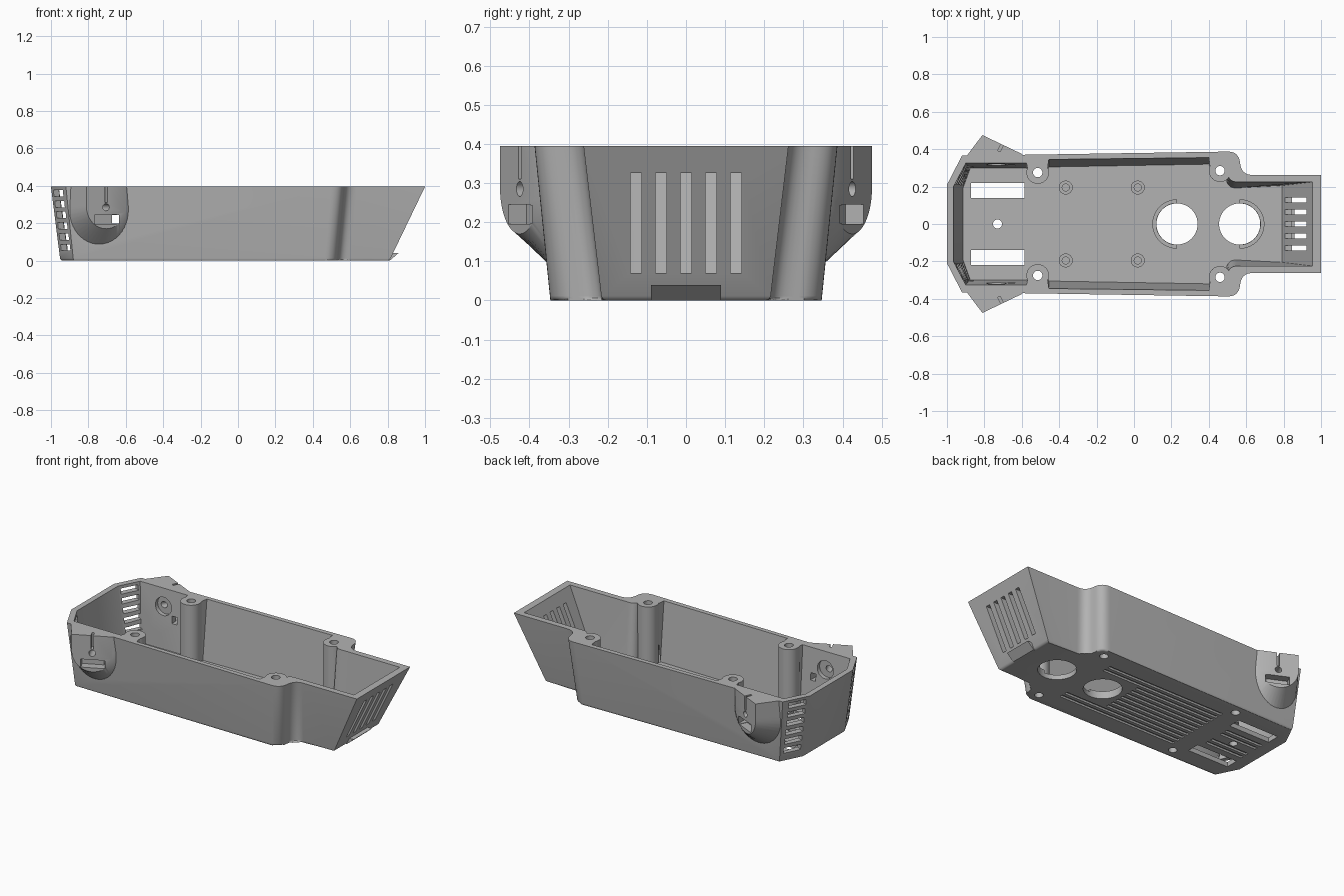
import bpy, bmesh, math
from mathutils import Vector, Matrix

if "Cube" in bpy.data.objects:
    bpy.data.objects.remove(bpy.data.objects["Cube"])

HEIGHT, FLOOR = 0.395, 0.03
SIDES = (1, -1)

grey = bpy.data.materials.new("plain grey")
grey.use_nodes = True
grey.diffuse_color = (0.45, 0.45, 0.45, 1)
grey.node_tree.nodes["Principled BSDF"].inputs["Base Color"].default_value = grey.diffuse_color


def make(name, bm):
    bmesh.ops.recalc_face_normals(bm, faces=bm.faces)
    mesh = bpy.data.meshes.new(name)
    bm.to_mesh(mesh)
    bm.free()
    mesh.materials.append(grey)
    ob = bpy.data.objects.new(name, mesh)
    bpy.context.collection.objects.link(ob)
    return ob


def loft(bm, lower, upper):
    """Solid between two rings of equal length."""
    a = [bm.verts.new(p) for p in lower]
    b = [bm.verts.new(p) for p in upper]
    n = len(a)
    for i in range(n):
        j = (i + 1) % n
        bm.faces.new((a[i], a[j], b[j], b[i]))
    bm.faces.new(b)
    return bm.faces.new(a[::-1])


def box(name, centre, size, angle=0):
    bm = bmesh.new()
    m = Matrix.Translation(centre) @ Matrix.Rotation(angle, 4, "Z") @ Matrix.Diagonal((*size, 1))
    bmesh.ops.create_cube(bm, size=1, matrix=m)
    return make(name, bm)


def cylinder(name, centre, radius, depth, axis=(0, 0, 1), sides=40):
    bm = bmesh.new()
    turn = Vector(axis).to_track_quat("Z", "Y").to_matrix().to_4x4()
    bmesh.ops.create_cone(bm, cap_ends=True, segments=sides, radius1=radius, radius2=radius,
                          depth=depth, matrix=Matrix.Translation(centre) @ turn)
    return make(name, bm)


def combine(target, tool, operation="DIFFERENCE"):
    mod = target.modifiers.new("combine", "BOOLEAN")
    mod.operation, mod.solver, mod.object = operation, "EXACT", tool
    bpy.context.view_layer.objects.active = target
    bpy.ops.object.modifier_apply(modifier=mod.name)
    bpy.data.objects.remove(tool)


def outline(half, z):
    """Round the marked corners of a half outline and mirror it across y."""
    pts = []
    for i, (x, y, r) in enumerate(half):
        p = Vector((x, y, z))
        if not r:
            pts.append(p)
            continue
        ends = [p + (Vector((*half[k][:2], z)) - p).normalized() * r for k in (i - 1, i + 1)]
        for k in range(9):
            t = k / 8
            pts.append(ends[0] * (1 - t) ** 2 + p * 2 * t * (1 - t) + ends[1] * t * t)
    return pts + [Vector((p.x, -p.y, z)) for p in reversed(pts)]


# Outer hull with a rounded bottom edge
bm = bmesh.new()
bottom = loft(bm,
              outline([(-.95, .2, 0), (-.88, .34, 0), (.525, .347, .06), (.54, .215, .06), (.81, .215, 0)], 0),
              outline([(-1, .21, 0), (-.92, .365, 0), (.56, .388, .06), (.575, .262, .06), (1, .262, 0)], HEIGHT))
bmesh.ops.bevel(bm, geom=list(bottom.edges), offset=.012, segments=3, profile=.5, affect="EDGES")
tray = make("tray", bm)

# Flared side pods with a flat angled face
for s in SIDES:
    normal = Vector((.43, .9 * s, 0)).normalized()
    along = Vector((.9, -.43 * s, 0)).normalized()
    face_centre = Vector((-.705, .425 * s, .29))
    base, face = [], []
    for k in range(48):
        a = math.tau * k / 48
        c, d = math.cos(a), math.sin(a)
        f = 1 / max(abs(c), abs(d)) if d > 0 else 1
        base.append(Vector((-.74 + .18 * c * f, .33 * s, .27 + .2 * d * f)))
        face.append(face_centre + along * .117 * c * f + Vector((0, 0, .12 * d * f)))
    bm = bmesh.new()
    loft(bm, base, face)
    bmesh.ops.recalc_face_normals(bm, faces=bm.faces)
    cut = bmesh.ops.bisect_plane(bm, geom=bm.verts[:] + bm.edges[:] + bm.faces[:],
                                 plane_co=(0, 0, HEIGHT), plane_no=(0, 0, 1), clear_outer=True)
    rim = [e for e in cut["geom_cut"] if isinstance(e, bmesh.types.BMEdge)]
    bmesh.ops.holes_fill(bm, edges=rim, sides=0)
    combine(tray, make("pod", bm), "UNION")

# Hollow interior, narrowed around the screw posts
low = outline([(-.915, .19, 0), (-.875, .3, 0), (-.575, .3, 0), (-.565, .28, 0), (-.465, .28, 0),
               (-.455, .305, 0), (.4, .32, 0), (.41, .28, 0), (.49, .26, 0), (.5, .19, .05),
               (.79, .205, 0)], FLOOR)
top = outline([(-.965, .2, 0), (-.9, .325, 0), (-.575, .325, 0), (-.565, .28, 0), (-.465, .28, 0),
               (-.455, .345, 0), (.4, .355, 0), (.41, .28, 0), (.5, .27, 0), (.51, .225, .04),
               (.955, .225, 0)], HEIGHT)
bm = bmesh.new()
loft(bm, low, [p + (q - p) * 1.05 for p, q in zip(low, top)])
combine(tray, make("hollow", bm))

# Screw posts with through holes
for s in SIDES:
    for x, y in ((-.515, .275), (.46, .285)):
        combine(tray, cylinder("post", (x, y * s, HEIGHT / 2 + .005), .06, HEIGHT - .01), "UNION")
        combine(tray, cylinder("hole", (x, y * s, .2), .025, 1))

# Floor openings
for x in (.23, .565):
    combine(tray, cylinder("round_opening", (x, 0, 0), .11, .2, sides=64))
combine(tray, cylinder("centre_hole", (-.73, 0, 0), .024, .2))
for s in SIDES:
    combine(tray, box("rectangular_opening", (-.728, .18 * s, 0), (.285, .08, .2)))

# Grooves under the floor
for k in range(-5, 6):
    y = k * .042
    end = .09 if abs(k) < 4 else .36
    combine(tray, box("groove", ((end - .47) / 2, y, 0), (end + .47, .02, .024)))
    if 0 < abs(k) < 3:
        combine(tray, box("short_groove", (-.735, y, 0), (.26, .02, .024)))

# Vent slots in the sloped end
for k in range(-2, 3):
    combine(tray, box("end_vent", (.9, k * .064, .198), (.4, .028, .255)))

for s in SIDES:
    # Vent slots in the chamfered corners
    for k in range(6):
        z = .07 + k * .058
        combine(tray, box("corner_vent", (-.925 - z * .11, .28 * s, z), (.11, .12, .034),
                          math.atan2(.155 * s, .08)))
    # Pod slit, hole, pocket and inner recess
    normal = Vector((.43, .9 * s, 0)).normalized()
    turn = math.atan2(-.43 * s, .9)
    centre = Vector((-.705, .425 * s, 0))
    combine(tray, box("slit", centre + Vector((0, 0, .37)), (.014, .08, .12), turn))
    combine(tray, cylinder("pod_hole", centre + Vector((0, 0, .285)), .019, .4, normal))
    combine(tray, box("pocket", centre + Vector((0, 0, .22)), (.13, .1, .05), turn))
    combine(tray, box("inner_window", (-.655, .35 * s, .22), (.035, .12, .045)))
    combine(tray, cylinder("recess", (-.735, .31 * s, .285), .055, .06, (0, 1, 0)))

# Small hollow standoffs on the floor
standoffs = []
for s in SIDES:
    for x in (-.365, .02):
        ob = cylinder("standoff", (x, .195 * s, FLOOR + .012), .037, .03)
        combine(ob, cylinder("bore", (x, .195 * s, FLOOR + .022), .019, .03))
        standoffs.append(ob)

# Half rings beside the round openings
rings = []
for x, s in ((.23, -1), (.565, 1)):
    ob = cylinder("half_ring", (x, 0, FLOOR + .008), .132, .02, sides=64)
    combine(ob, cylinder("bore", (x, 0, FLOOR), .111, .2, sides=64))
    combine(ob, box("trim", (x - s * .1, 0, FLOOR), (.2, .4, .2)))
    rings.append(ob)

# Catch under the sloped end
bm = bmesh.new()
section = ((.80, 0), (.812, 0), (.858, .04), (.82, .04))
loft(bm, [(x, -.09, z) for x, z in section], [(x, .09, z) for x, z in section])
catch = make("end_catch", bm)

# Smooth curved walls, keep edges sharp
bpy.ops.object.select_all(action="DESELECT")
for ob in [tray, catch] + standoffs + rings:
    ob.select_set(True)
bpy.context.view_layer.objects.active = tray
bpy.ops.object.shade_smooth_by_angle(angle=math.radians(30))
